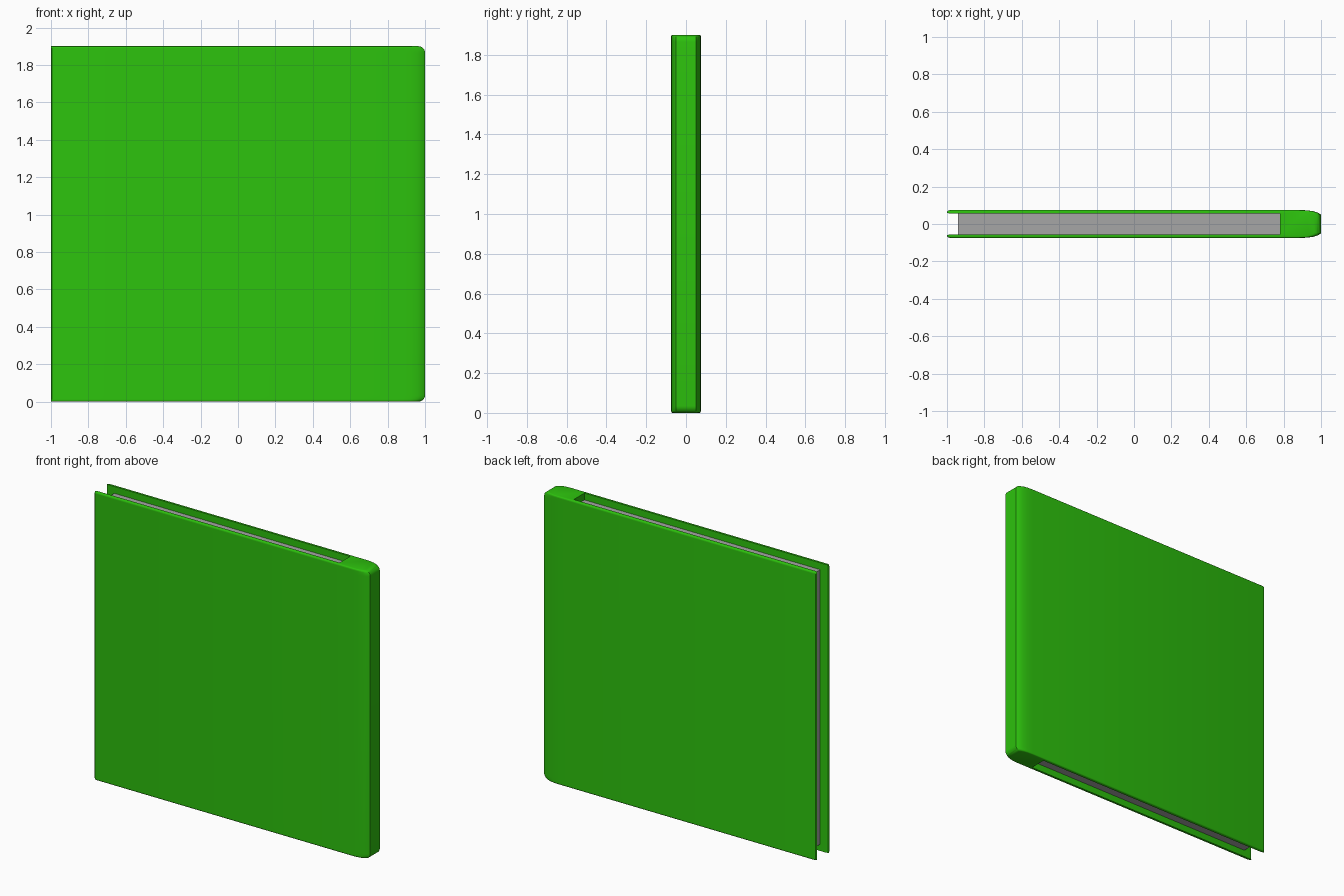
import bpy, bmesh, math

if "Cube" in bpy.data.objects:
    bpy.data.objects.remove(bpy.data.objects["Cube"])


def material(name, rgb):
    m = bpy.data.materials.new(name)
    m.diffuse_color = (*rgb, 1)
    m.use_nodes = True
    m.node_tree.nodes["Principled BSDF"].inputs["Base Color"].default_value = m.diffuse_color
    return m


green = material("cover green", (0.026, 0.54, 0.004))
grey = material("page grey", (0.38, 0.38, 0.38))

H = 1.9

# Half of the C-shaped cover outline: spine end, outer face, rounded lip, inner face
half = [(1.0, 0.05), (0.985, 0.06), (0.96, 0.068), (0.925, 0.073), (0.88, 0.075),
        (-0.98, 0.075), (-0.995, 0.071), (-1.0, 0.065), (-0.995, 0.058),
        (-0.98, 0.055), (0.78, 0.055)]
outline = half + [(x, -y) for x, y in reversed(half)]

# Heights with rounding at both ends: spine radius 0.035, face radius 0.01
R, r = 0.035, 0.01
low = [R * (1 - math.cos(a * math.pi / 12)) for a in range(7)]
low = sorted(set([round(v, 5) for v in low] + [0.003, r]))
levels = low + [H - v for v in reversed(low)]


def inset(d, radius):
    """How far a rounded edge steps in at distance d from the end."""
    return radius - math.sqrt(max(0, radius**2 - (radius - d)**2)) if d < radius else 0


bm = bmesh.new()
rings = []
for z in levels:
    d = min(z, H - z)
    ring = []
    for x, y in outline:
        if x > 0.9:
            x -= inset(d, R) * (x - 0.9) / 0.1
        if abs(y) > 0.06 or x > 0.9:
            y -= math.copysign(inset(d, r) * 0.7, y)
        ring.append(bm.verts.new((x, y, z)))
    rings.append(ring)
n = len(outline)
for a, b in zip(rings, rings[1:]):
    for i in range(n):
        j = (i + 1) % n
        bm.faces.new((a[i], a[j], b[j], b[i]))
bm.faces.new(rings[0])
bm.faces.new(rings[-1])
bmesh.ops.recalc_face_normals(bm, faces=bm.faces)
mesh = bpy.data.meshes.new("cover")
bm.to_mesh(mesh)
bm.free()
cover = bpy.data.objects.new("cover", mesh)
bpy.context.collection.objects.link(cover)
mesh.materials.append(green)
bpy.context.view_layer.objects.active = cover
cover.select_set(True)
bpy.ops.object.shade_smooth_by_angle(angle=math.radians(35))

# Page block, set back from the cover edges
bpy.ops.mesh.primitive_cube_add(size=1, location=(-0.08, 0, H / 2))
pages = bpy.context.object
pages.name = "pages"
pages.scale = (1.722, 0.111, H - 0.09)
pages.data.materials.append(grey)
